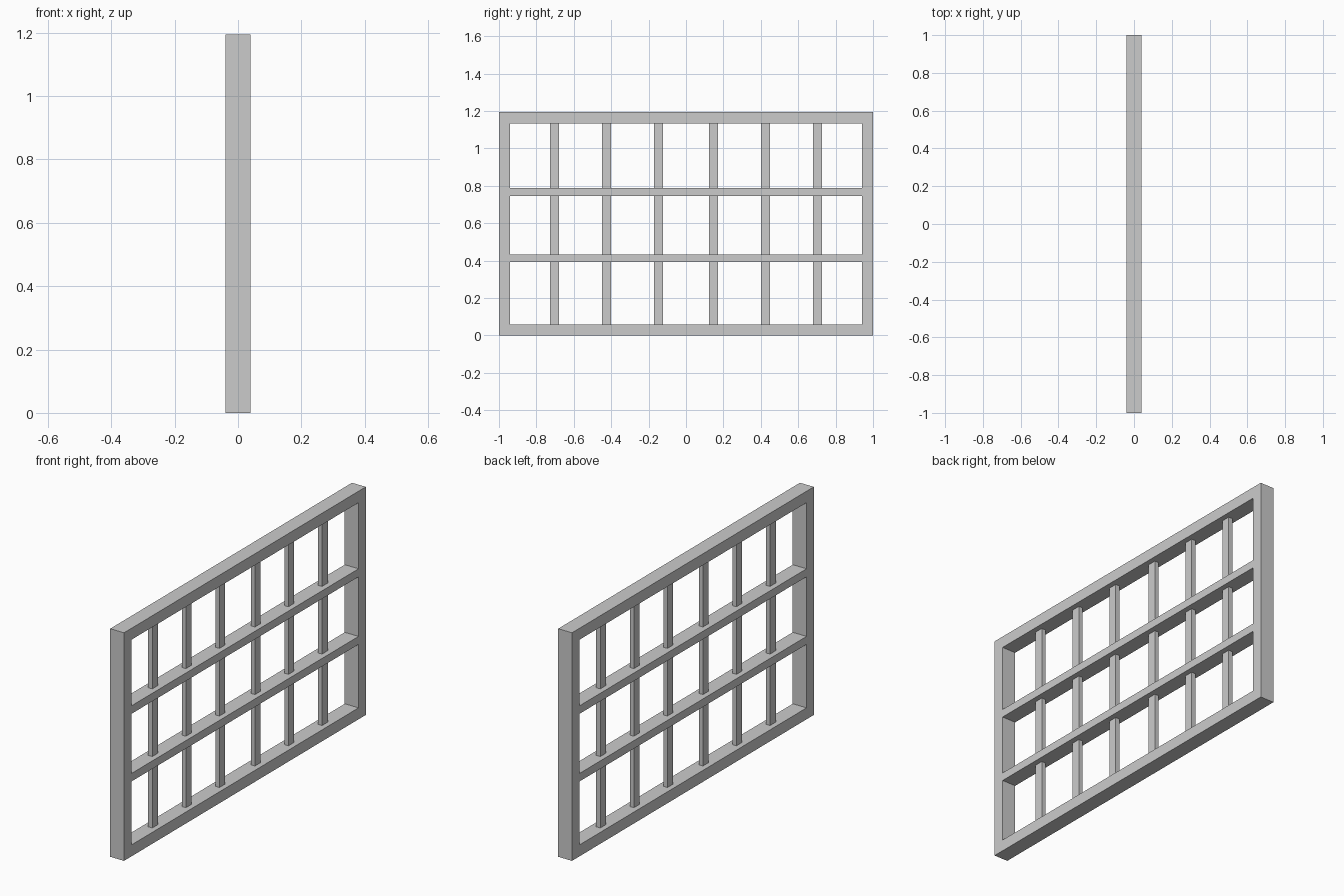
import bpy, bmesh

if "Cube" in bpy.data.objects:
    bpy.data.objects.remove(bpy.data.objects["Cube"])

DEPTH, HEIGHT, BORDER = 0.08, 1.194, 0.06


def box(name, y0, y1, z0, z1, depth):
    bpy.ops.mesh.primitive_cube_add(size=1, location=(0, (y0 + y1) / 2, (z0 + z1) / 2))
    ob = bpy.context.object
    ob.name = name
    ob.scale = (depth, y1 - y0, z1 - z0)
    bpy.ops.object.transform_apply(location=False, rotation=False, scale=True)
    return ob


# Outer frame: a mitred ring extruded through its depth
bm = bmesh.new()


def rectangle(inset):
    y = 1 - inset
    corners = [(-y, inset), (y, inset), (y, HEIGHT - inset), (-y, HEIGHT - inset)]
    return [bm.verts.new((-DEPTH / 2, cy, cz)) for cy, cz in corners]


outer, inner = rectangle(0), rectangle(BORDER)
ring = [bm.faces.new((outer[i], outer[(i + 1) % 4], inner[(i + 1) % 4], inner[i]))
        for i in range(4)]
extruded = bmesh.ops.extrude_face_region(bm, geom=ring, use_keep_orig=True)["geom"]
bmesh.ops.translate(bm, vec=(DEPTH, 0, 0),
                    verts=[v for v in extruded if isinstance(v, bmesh.types.BMVert)])
bmesh.ops.recalc_face_normals(bm, faces=bm.faces)
mesh = bpy.data.meshes.new("outer_frame")
bm.to_mesh(mesh)
bm.free()
bpy.context.collection.objects.link(bpy.data.objects.new("outer_frame", mesh))

# Horizontal rails, flush with the frame
rails = [(0.392, 0.434), (0.746, 0.788)]
for z0, z1 in rails:
    box("horizontal_rail", -1 + BORDER, 1 - BORDER, z0, z1, DEPTH)

# Thin vertical bars, set in the middle of the depth, between the rails
levels = [BORDER, *rails[0], *rails[1], HEIGHT - BORDER]
for y in (0.147, 0.424, 0.702):
    for side in (-1, 1):
        for z0, z1 in zip(levels[::2], levels[1::2]):
            box("vertical_bar", side * y - 0.024, side * y + 0.024, z0, z1, 0.024)
